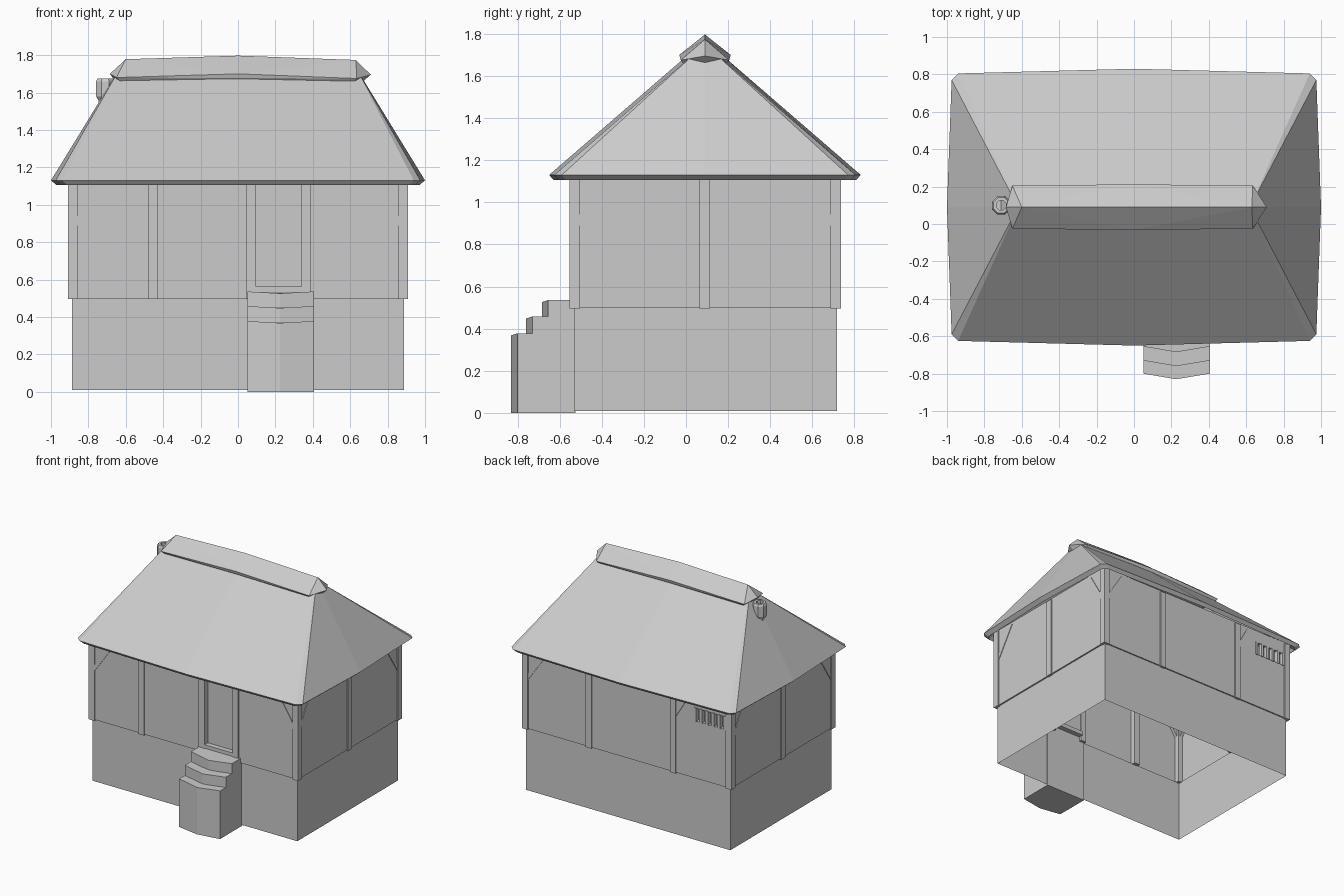
import bpy, bmesh, math
from mathutils import Vector

if "Cube" in bpy.data.objects:
    bpy.data.objects.remove(bpy.data.objects["Cube"])

CY = 0.09                       # centre line of the house body
WX, WF, WB = 0.90, -0.545, 0.728  # wall planes: side, front, back
PROUD = 0.009                   # how far timbers stand out of the wall


def mesh(name, verts, faces, fix=True):
    me = bpy.data.meshes.new(name)
    me.from_pydata(verts, [], faces)
    if fix:
        bm = bmesh.new()
        bm.from_mesh(me)
        bmesh.ops.recalc_face_normals(bm, faces=bm.faces)
        bm.to_mesh(me)
        bm.free()
    ob = bpy.data.objects.new(name, me)
    bpy.context.collection.objects.link(ob)
    return ob


def prism(name, outline, move):
    """Extrude a closed outline by a vector."""
    n = len(outline)
    a = [Vector(p) for p in outline]
    faces = [tuple(range(n)), tuple(range(n, 2 * n))]
    faces += [(i, (i + 1) % n, (i + 1) % n + n, i + n) for i in range(n)]
    return mesh(name, a + [p + Vector(move) for p in a], faces)


def box(name, x0, x1, y0, y1, z0, z1):
    return prism(name, [(x0, y0, z0), (x1, y0, z0), (x1, y1, z0), (x0, y1, z0)],
                 (0, 0, z1 - z0))


def wall_with_recess(name, y, inward, x0, x1, z0, z1):
    """Long wall sheet with a recessed rectangular opening."""
    xs, zs = (-WX, x0, x1, WX), (0.5, z0, z1, 1.15)
    verts = [(x, y, z) for z in zs for x in xs]
    faces = [(r * 4 + c, r * 4 + c + 1, r * 4 + c + 5, r * 4 + c + 4)
             for r in range(3) for c in range(3) if (r, c) != (1, 1)]
    hole = [5, 6, 10, 9]
    verts += [(verts[i][0], y + inward, verts[i][2]) for i in hole]
    faces += [(hole[i], hole[(i + 1) % 4], 16 + (i + 1) % 4, 16 + i) for i in range(4)]
    faces.append((16, 17, 18, 19))
    if inward > 0:
        return mesh(name, verts, faces, False)
    return mesh(name, verts, [f[::-1] for f in faces], False)


# Foundation: open-bottomed shell with a small lip under the walls
def ring(x, y0, y1, z):
    return [(-x, y0, z), (x, y0, z), (x, y1, z), (-x, y1, z)]


rings = (ring(0.888, -0.533, 0.718, 0.01) + ring(0.888, -0.533, 0.718, 0.5)
         + ring(WX, WF, WB, 0.5))
mesh("foundation", rings,
     [(k + i, k + (i + 1) % 4, k + 4 + (i + 1) % 4, k + 4 + i)
      for k in (0, 4) for i in range(4)], False)

# Walls
wall_with_recess("front_wall", WF, 0.035, 0.095, 0.34, 0.56, 1.12)
wall_with_recess("back_wall", WB, -0.035, -0.85, -0.59, 0.95, 1.05)
for s, nm in ((1, "right_wall"), (-1, "left_wall")):
    q = [(s * WX, WF, 0.5), (s * WX, WB, 0.5), (s * WX, WB, 1.15), (s * WX, WF, 1.15)]
    mesh(nm, q, [(0, 1, 2, 3) if s > 0 else (3, 2, 1, 0)], False)

# Timber posts
H = 0.025


def post(name, x, y):
    box(name, x - H, x + H, y - H, y + H, 0.495, 1.14)


px, pf, pb = WX + PROUD - H, WF - PROUD + H, WB + PROUD - H
for x in (-px, px):
    post("corner_post", x, pf)
    post("corner_post", x, pb)
    post("side_post", x, CY)
for x in (-0.455, 0.07, 0.365):
    post("front_post", x, pf)
for x in (-0.40, 0.33):
    post("back_post", x, pb)


# Diagonal braces under the eaves
def brace(u0, u1, plane, along_x):
    d = math.copysign(0.045, u1 - u0)
    pts = [(u0, 0.92), (u1 - d, 1.13), (u1, 1.13), (u0, 0.97 - 0.1)]
    if along_x:
        prism("brace", [(u, plane, z) for u, z in pts], (0, math.copysign(0.03, -plane), 0))
    else:
        prism("brace", [(plane, u, z) for u, z in pts], (math.copysign(0.03, -plane), 0, 0))


for s in (-1, 1):
    brace(s * 0.87, s * 0.69, WF - 0.005, True)
    brace(WF + 0.03, WF + 0.20, s * (WX + 0.005), False)
    brace(WB - 0.03, WB - 0.20, s * (WX + 0.005), False)
brace(0.87, 0.69, WB + 0.005, True)
brace(-0.38, -0.54, WB + 0.005, True)

# Barred vent at the back
for i in range(6):
    x = -0.85 + 0.26 * i / 5
    box("vent_bar", x - 0.01, x + 0.01, WB - 0.025, WB + 0.006, 0.945, 1.055)

# Door sill and chevron-fronted steps
box("door_sill", 0.095, 0.34, WF - 0.005, WF + 0.06, 0.53, 0.562)
for i, (front, top) in enumerate(((-0.80, 0.378), (-0.73, 0.458), (-0.655, 0.536))):
    a, b = 0.05, 0.405
    ob = prism("step_%d" % (i + 1),
               [(a, front, 0), (0.225, front - 0.03, 0), (b, front, 0),
                (b, -0.525, 0), (a, -0.525, 0)], (0, 0, top))
    ob.data.vertices[6].co.z -= 0.01

# Hipped roof shell: bulging eaves with clipped corners
quarter = [(0.94, 0.715), (0.975, 0.68), (1.0, 0.0)]
eave = [(-0.94, -0.715), (0, -0.74), (0.94, -0.715), (0.975, -0.68), (1, 0), (0.975, 0.68)]
eave += [(-x, -y) for x, y in eave]
apex = [0, 1, 2, 2, 2, 2, 2, 1, 0, 0, 0, 0]
n = len(eave)
verts = []
for k, z in ((1.0, 1.13), (0.97, 1.105)):
    verts += [(x * k, CY + y * k, z) for x, y in eave]
for drop in (0, 0.06):
    verts += [(x, CY, z - drop) for x, z in ((-0.62, 1.75), (0, 1.77), (0.62, 1.75))]
faces = []
for i in range(n):
    j = (i + 1) % n
    faces.append((i, j, n + j, n + i))
    for base, top in ((0, 2 * n), (n, 2 * n + 3)):
        f = [base + i, base + j, top + apex[j], top + apex[i]]
        faces.append(tuple(dict.fromkeys(f)))
mesh("roof", verts, faces)

# Ridge cap
bm = bmesh.new()
pts = [(-0.60, CY, 1.778), (0, CY, 1.797), (0.63, CY, 1.774),
       (-0.685, CY, 1.70), (0.71, CY, 1.695), (-0.66, CY, 1.665), (0.675, CY, 1.665)]
for s in (-1, 1):
    pts += [(-0.65, CY + s * 0.115, 1.68), (0, CY + s * 0.122, 1.70),
            (0.635, CY + s * 0.115, 1.675)]
    pts += [(-0.63, CY + s * 0.10, 1.66), (0.62, CY + s * 0.10, 1.655)]
for p in pts:
    bm.verts.new(p)
bmesh.ops.convex_hull(bm, input=bm.verts)
cap = mesh("ridge_cap", [], [], False)
bm.to_mesh(cap.data)
bm.free()

# Chimney pipe with hollow top
prof = [(0.04, 1.40), (0.04, 1.56), (0.053, 1.58), (0.053, 1.66), (0.045, 1.675),
        (0.027, 1.675), (0.027, 1.60)]
N = 8
cv = [(-0.71 + r * math.cos(math.tau * (k + 0.5) / N), 0.1 + r * math.sin(math.tau * (k + 0.5) / N), z)
      for r, z in prof for k in range(N)]
cf = [(r * N + k, r * N + (k + 1) % N, (r + 1) * N + (k + 1) % N, (r + 1) * N + k)
      for r in range(len(prof) - 1) for k in range(N)]
cf += [tuple(range(N)), tuple(range((len(prof) - 1) * N, len(prof) * N))]
mesh("chimney", cv, cf)
